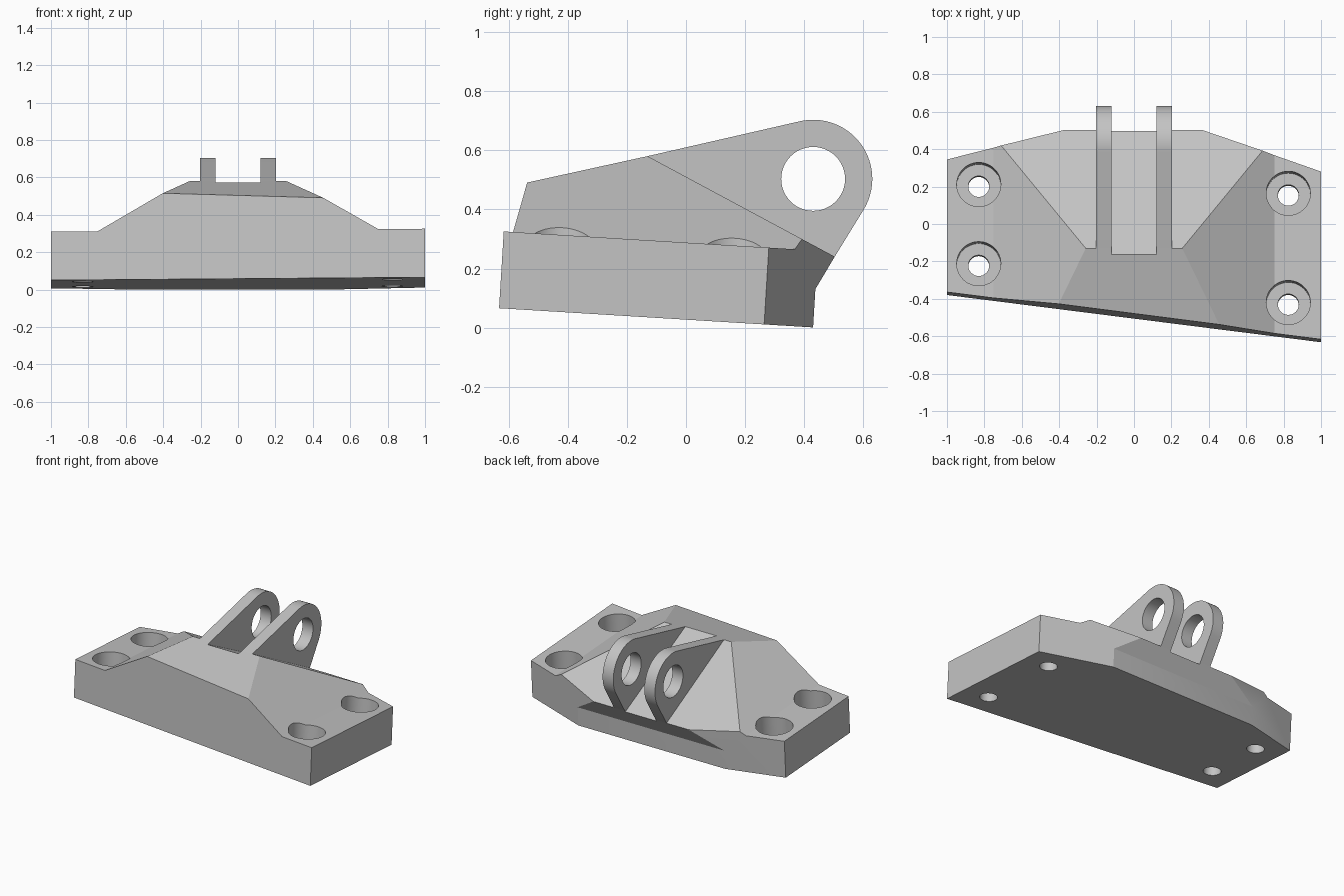
import bpy, bmesh, math
from mathutils import Matrix

cube = bpy.data.objects.get("Cube")
if cube:
    bpy.data.objects.remove(cube, do_unlink=True)

TILT = Matrix.Rotation(math.radians(-3.5), 4, 'X')   # base leans slightly about x
SLOPE = math.tan(math.radians(30))

grey = bpy.data.materials.new("plain grey")
grey.use_nodes = True
tone = (0.55, 0.55, 0.55, 1)
grey.diffuse_color = tone
grey.node_tree.nodes["Principled BSDF"].inputs["Base Color"].default_value = tone


def prism(name, points, axis, lo, hi, matrix=None):
    """Extrude a 2D outline along one axis."""
    place = {'x': lambda a, b, t: (t, a, b),
             'y': lambda a, b, t: (a, t, b),
             'z': lambda a, b, t: (a, b, t)}[axis]
    bm = bmesh.new()
    ends = [[bm.verts.new(place(a, b, t)) for a, b in points] for t in (lo, hi)]
    bm.faces.new(ends[0])
    bm.faces.new(ends[1])
    n = len(points)
    for i in range(n):
        j = (i + 1) % n
        bm.faces.new((ends[0][i], ends[0][j], ends[1][j], ends[1][i]))
    bmesh.ops.recalc_face_normals(bm, faces=bm.faces)
    if matrix:
        bm.transform(matrix)
    mesh = bpy.data.meshes.new(name)
    bm.to_mesh(mesh)
    bm.free()
    mesh.materials.append(grey)
    obj = bpy.data.objects.new(name, mesh)
    bpy.context.collection.objects.link(obj)
    return obj


def arc(cx, cy, r, start, end, steps):
    angles = [math.radians(start + (end - start) * i / steps) for i in range(steps + 1)]
    return [(cx + r * math.cos(a), cy + r * math.sin(a)) for a in angles]


def circle(cx, cy, r, sides=48):
    return arc(cx, cy, r, 0, 360, sides)[:-1]


def combine(obj, tool, operation):
    """Apply a boolean and discard the tool."""
    tool.hide_render = True
    mod = obj.modifiers.new("cut", 'BOOLEAN')
    mod.operation, mod.object, mod.solver = operation, tool, 'EXACT'
    graph = bpy.context.evaluated_depsgraph_get()
    mesh = bpy.data.meshes.new_from_object(obj.evaluated_get(graph))
    obj.modifiers.clear()
    obj.data = mesh
    bpy.data.objects.remove(tool, do_unlink=True)


# Base block: side profile, cross-section and plan outline intersected
FLOOR, FLANGE = 0.027, 0.287
base = prism("mounting_base",
             [(-0.9, -0.2), (0.418, -0.2), (0.4375, 0.13),
              (0.503, 0.24), (-0.13, 0.58), (-0.9, 0.411)], 'x', -1.5, 1.5)
section = prism("section",
                [(-1.2, FLOOR), (1.2, FLOOR), (1.2, FLANGE), (0.75, FLANGE),
                 (0, FLANGE + 0.75 * SLOPE), (-0.75, FLANGE), (-1.2, FLANGE)],
                'y', -1.2, 1.2, TILT)
combine(base, section, 'INTERSECT')
plan = prism("plan", [(-1, -0.382), (1, -0.635), (1, 0.263),
                      (0.055, 0.596), (-1, 0.328)], 'z', -0.5, 1.2, TILT)
combine(base, plan, 'INTERSECT')

# Slot floor between the lugs
slot = prism("slot", [(-0.165, 0.573), (0.495, 0.232), (0.7, 0.126),
                      (0.7, 0.9), (-0.165, 0.9)], 'x', -0.12, 0.12)
combine(base, slot, 'DIFFERENCE')

# Counterbored bolt holes
for x, y in ((-0.83, 0.194), (-0.83, -0.23), (0.825, 0.147), (0.825, -0.438)):
    bore = prism("counterbore", circle(x, y, 0.118), 'z', FLANGE - 0.17, 0.6, TILT)
    combine(base, bore, 'DIFFERENCE')
    hole = prism("bolt_hole", circle(x, y, 0.056, 32), 'z', -0.2, 0.5, TILT)
    combine(base, hole, 'DIFFERENCE')

# Two lugs with round ends and pin holes
PIN = (0.43, 0.503)
lug_outline = ([(-0.13, 0.58), (-0.1, 0.5), (0.3, 0.22), (0.47, 0.19), (0.503, 0.24)]
               + arc(*PIN, 0.2, -31, 102.4, 32))
parts = [base]
for name, side in (("left_lug", 1), ("right_lug", -1)):
    lo, hi = sorted((0.12 * side, 0.202 * side))
    lug = prism(name, lug_outline, 'x', lo, hi)
    pin = prism("pin_hole", circle(*PIN, 0.108), 'x', -0.5, 0.5)
    combine(lug, pin, 'DIFFERENCE')
    parts.append(lug)

# Smooth round walls, sharp edges elsewhere
for obj in bpy.context.selected_objects:
    obj.select_set(False)
for obj in parts:
    obj.select_set(True)
bpy.context.view_layer.objects.active = base
bpy.ops.object.shade_smooth_by_angle(angle=math.radians(15))
